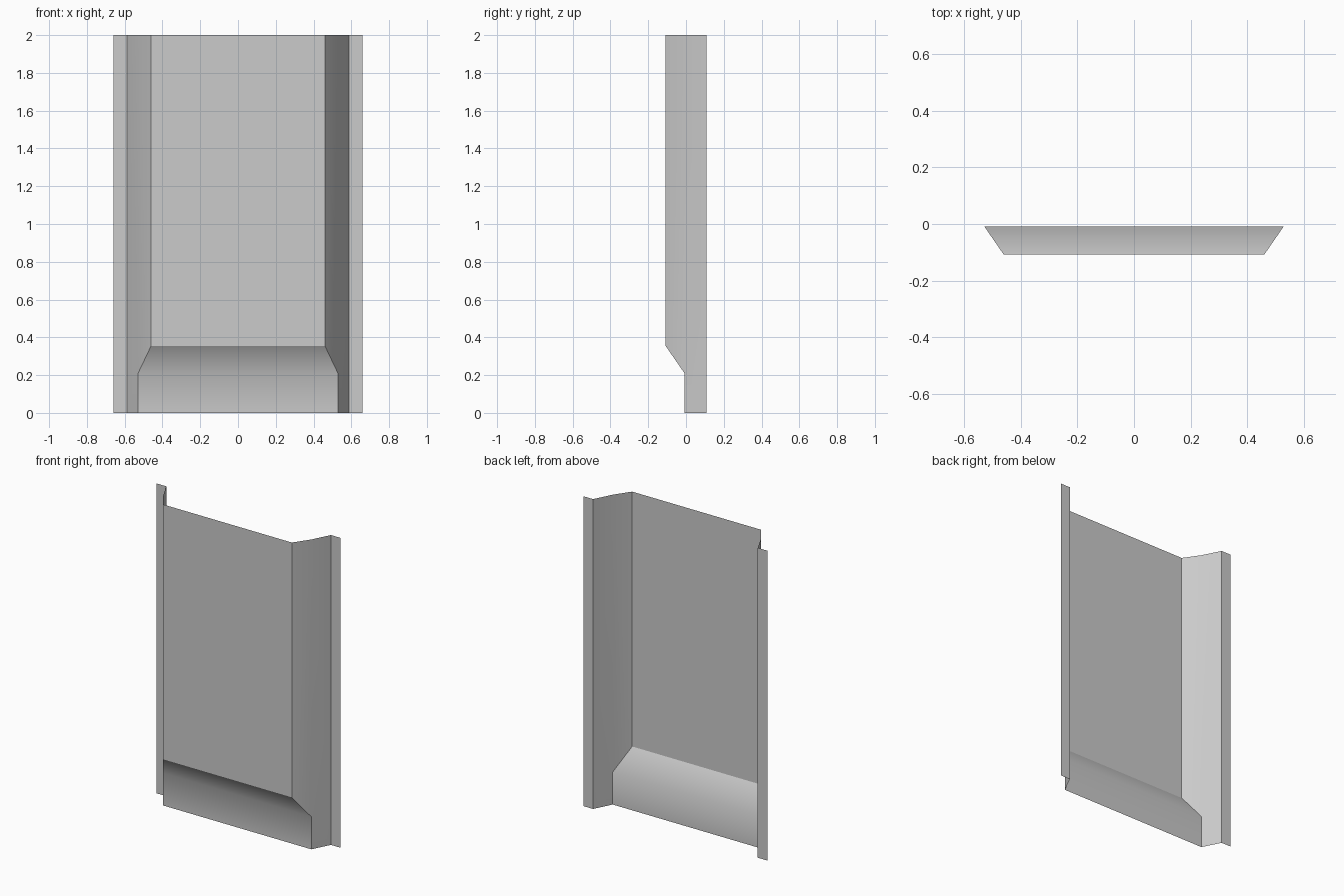
import bpy

if "Cube" in bpy.data.objects:
    bpy.data.objects.remove(bpy.data.objects["Cube"])

# Shared fold positions of the sheet cross-section (x, y) and heights
EDGE, FOLD, BEND, FACE = (0.658, 0.108), (0.588, 0.108), (0.529, -0.008), (0.46, -0.108)
TOP, RIDGE, KNEE = 2.0, 0.355, 0.21


def p(xy, z, side=1):
    return (side * xy[0], xy[1], z)


def sheet(name, verts, faces, smooth=False, mirror=False):
    mesh = bpy.data.meshes.new(name)
    mesh.from_pydata(verts, [], faces)
    mesh.polygons.foreach_set("use_smooth", [smooth] * len(faces))
    obj = bpy.data.objects.new(name, mesh)
    bpy.context.collection.objects.link(obj)
    if mirror:
        mod = obj.modifiers.new("mirror", 'MIRROR')
        mod.use_mirror_merge = False
    return obj


# Main raised flat face
sheet("front_panel",
      [p(FACE, RIDGE, -1), p(FACE, RIDGE), p(FACE, TOP), p(FACE, TOP, -1)],
      [(0, 1, 2, 3)])

# Recessed foot with the slope leading up to the main face
rows = [(BEND, 0), (BEND, KNEE), (FACE, RIDGE)]
sheet("foot_recess",
      [p(xy, z, s) for xy, z in rows for s in (-1, 1)],
      [(0, 1, 3, 2), (2, 3, 5, 4)], smooth=True)

# Slanted side walls, cut away along the recess
sheet("side_wall",
      [p(BEND, 0), p(FOLD, 0), p(FOLD, TOP), p(BEND, TOP),
       p(BEND, KNEE), p(FACE, RIDGE), p(FACE, TOP)],
      [(0, 1, 2, 3, 4), (5, 4, 3, 6)], smooth=True, mirror=True)

# Flat outer flanges
sheet("side_flange",
      [p(FOLD, 0), p(EDGE, 0), p(EDGE, TOP), p(FOLD, TOP)],
      [(0, 1, 2, 3)], mirror=True)
